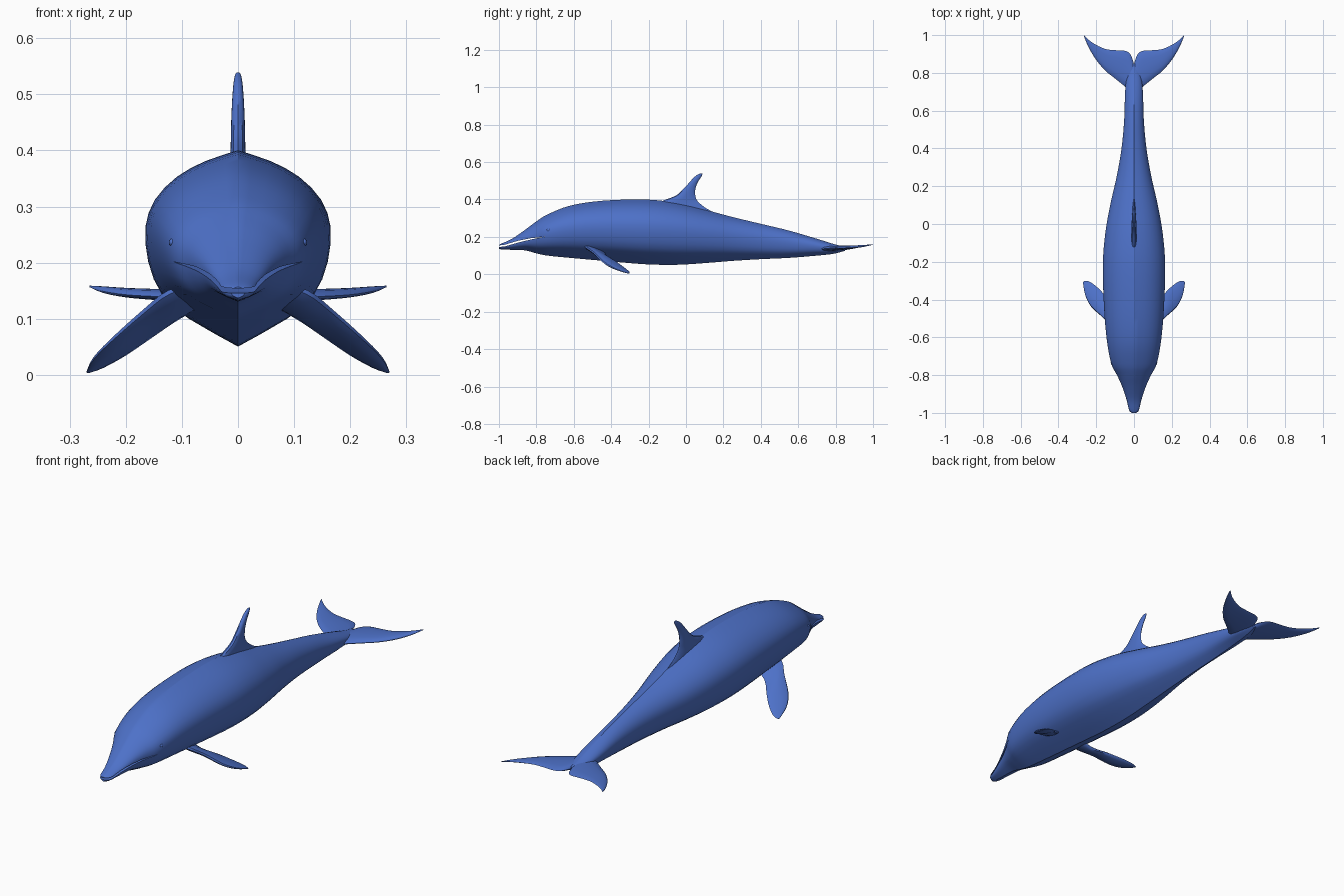
import bpy
import bmesh
import math
from mathutils import Vector

default = bpy.data.objects.get("Cube")
if default:
    bpy.data.objects.remove(default, do_unlink=True)

# Single skin colour
COLOUR = (0.075, 0.165, 0.58, 1.0)
skin = bpy.data.materials.new("ocean_blue")
skin.use_nodes = True
skin.diffuse_color = COLOUR
shader = skin.node_tree.nodes["Principled BSDF"]
shader.inputs["Base Color"].default_value = COLOUR
shader.inputs["Roughness"].default_value = 0.6


def finish(obj, angle=40):
    """Smooth shading that keeps sharp edges."""
    obj.data.shade_smooth()
    obj.data.set_sharp_from_angle(angle=math.radians(angle))


def mesh_object(name, bm):
    bmesh.ops.recalc_face_normals(bm, faces=bm.faces)
    mesh = bpy.data.meshes.new(name)
    bm.to_mesh(mesh)
    bm.free()
    mesh.materials.append(skin)
    obj = bpy.data.objects.new(name, mesh)
    bpy.context.collection.objects.link(obj)
    return obj


def apply_modifier(obj, kind, **settings):
    modifier = obj.modifiers.new(kind.lower(), kind)
    for key, value in settings.items():
        setattr(modifier, key, value)
    bpy.context.view_layer.objects.active = obj
    bpy.ops.object.modifier_apply(modifier=modifier.name)


def smooth_rows(rows, steps):
    """Catmull-Rom interpolation between rows of numbers."""
    result = []
    last = len(rows) - 1
    for i in range(last):
        a, b, c, d = (rows[max(0, min(last, i + k))] for k in (-1, 0, 1, 2))
        for s in range(steps):
            t = s / steps
            result.append([
                q + t * (r - p + t * (2 * p - 5 * q + 4 * r - s4
                                      + t * (3 * (q - r) + s4 - p))) / 2
                for p, q, r, s4 in zip(a, b, c, d)])
    result.append(list(rows[last]))
    return result


def loft(name, rings):
    """Skin closed rings of points and cap both ends."""
    bm = bmesh.new()
    loops = [[bm.verts.new(p) for p in ring] for ring in rings]
    count = len(loops[0])
    for one, two in zip(loops, loops[1:]):
        for i in range(count):
            j = (i + 1) % count
            bm.faces.new((one[i], one[j], two[j], two[i]))
    bm.faces.new(loops[0])
    bm.faces.new(loops[-1])
    return mesh_object(name, bm)


def blade(name, stations, normal, mirror=False, steps=3, segments=12):
    """Fin with a lens section; station = leading xyz, trailing xyz, thickness."""
    normal = Vector(normal).normalized()
    rings = []
    for row in smooth_rows(stations, steps):
        lead, trail, thick = Vector(row[0:3]), Vector(row[3:6]), row[6]
        ring = []
        for i in range(segments):
            angle = math.tau * i / segments
            along = (1 - math.cos(angle)) / 2
            bulge = math.sin(angle) * (1 - 0.4 * along)
            ring.append(lead.lerp(trail, along) + normal * thick * bulge)
        rings.append(ring)
    obj = loft(name, rings)
    if mirror:
        apply_modifier(obj, "MIRROR", use_clip=False, use_mirror_merge=False)
    finish(obj)
    return obj


# Body: y, half width, top z, bottom z
BODY = [
    (-1.0, .012, .157, .137), (-.985, .027, .165, .133),
    (-.93, .04, .19, .131), (-.86, .063, .238, .128),
    (-.8, .09, .283, .112), (-.74, .12, .32, .1),
    (-.62, .143, .367, .088), (-.45, .158, .393, .073),
    (-.22, .165, .4, .054), (-.05, .152, .382, .051),
    (.1, .126, .346, .06), (.25, .092, .306, .072),
    (.4, .066, .27, .081), (.55, .052, .234, .088),
    (.7, .047, .19, .1), (.79, .036, .162, .11),
    (.85, .012, .148, .126),
]
# Half section from ridge to keel, in fractions of width and height
HALF = [(0, 1), (.35, .87), (.66, .68), (.9, .4), (1, .08),
        (.97, -.25), (.82, -.55), (.54, -.75), (0, -1)]
half_section = smooth_rows(HALF, 2)
section = half_section + [(-u, v) for u, v in half_section[-2:0:-1]]

body_rings = []
for y, width, top, bottom in smooth_rows(BODY, 4):
    middle = bottom + (top - bottom) * 0.57
    body_rings.append([
        (u * width, y, middle + v * ((top - middle) if v > 0 else (middle - bottom)))
        for u, v in section])
body = loft("body", body_rings)

# Mouth: a thin curved wedge cut through the beak
UPPER_LIP = [(-1.05, .148), (-.97, .158), (-.9, .179), (-.83, .193), (-.75, .202)]
LOWER_LIP = [(-.83, .186), (-.9, .169), (-.97, .149), (-1.05, .141)]
bm = bmesh.new()
profile = [bm.verts.new((-0.3, y, z)) for y, z in UPPER_LIP + LOWER_LIP]
slab = bmesh.ops.extrude_face_region(bm, geom=[bm.faces.new(profile)])
moved = [v for v in slab["geom"] if isinstance(v, bmesh.types.BMVert)]
bmesh.ops.translate(bm, vec=(0.6, 0, 0), verts=moved)
cutter = mesh_object("mouth_cutter", bm)
apply_modifier(body, "BOOLEAN", operation="DIFFERENCE", object=cutter, solver="EXACT")
bpy.data.objects.remove(cutter, do_unlink=True)
finish(body, 32)

# Dorsal fin: z, leading y, trailing y, half thickness
DORSAL = [(.32, -.17, .17, .018), (.355, -.155, .105, .018),
          (.39, -.13, .063, .017), (.42, -.055, .05, .016),
          (.455, -.015, .05, .015), (.49, .017, .062, .013),
          (.52, .044, .081, .01), (.536, .068, .088, .006),
          (.539, .078, .086, .002)]
blade("dorsal_fin", [(0, a, z, 0, b, z, t) for z, a, b, t in DORSAL], (1, 0, 0))

# Pectoral flippers, left one mirrored to the right
FLIPPER = [
    (.06, -.55, .16, .05, -.44, .135, .02),
    (.12, -.54, .145, .11, -.425, .1, .021),
    (.165, -.495, .112, .16, -.37, .065, .018),
    (.225, -.44, .06, .2, -.33, .037, .014),
    (.257, -.38, .028, .24, -.303, .014, .009),
    (.27, -.31, .005, .265, -.302, .004, .002),
]
blade("flippers", FLIPPER, (.5, -.15, .8), mirror=True)

# Tail flukes: x, leading y, trailing y, leading z, trailing z, half thickness
FLUKE = [(-.004, .66, .825, .135, .14, .02), (.012, .68, .885, .135, .142, .019),
         (.04, .72, .915, .136, .144, .016), (.1, .77, .92, .138, .147, .013),
         (.15, .81, .926, .14, .149, .011), (.2, .868, .948, .143, .152, .009),
         (.24, .935, .975, .149, .156, .006), (.265, .993, 1.0, .157, .159, .001)]
blade("tail_flukes",
      [(x, a, za, x, b, zb, t) for x, a, b, za, zb, t in FLUKE],
      (0, 0, 1), mirror=True)

# Eyes: small flattened beads set into the head
for side, label in ((1, "left"), (-1, "right")):
    bm = bmesh.new()
    bmesh.ops.create_uvsphere(bm, u_segments=12, v_segments=8, radius=0.009)
    bmesh.ops.scale(bm, vec=(0.7, 1.2, 0.8), verts=bm.verts)
    bmesh.ops.translate(bm, vec=(side * 0.117, -0.735, 0.236), verts=bm.verts)
    finish(mesh_object(label + "_eye", bm))
